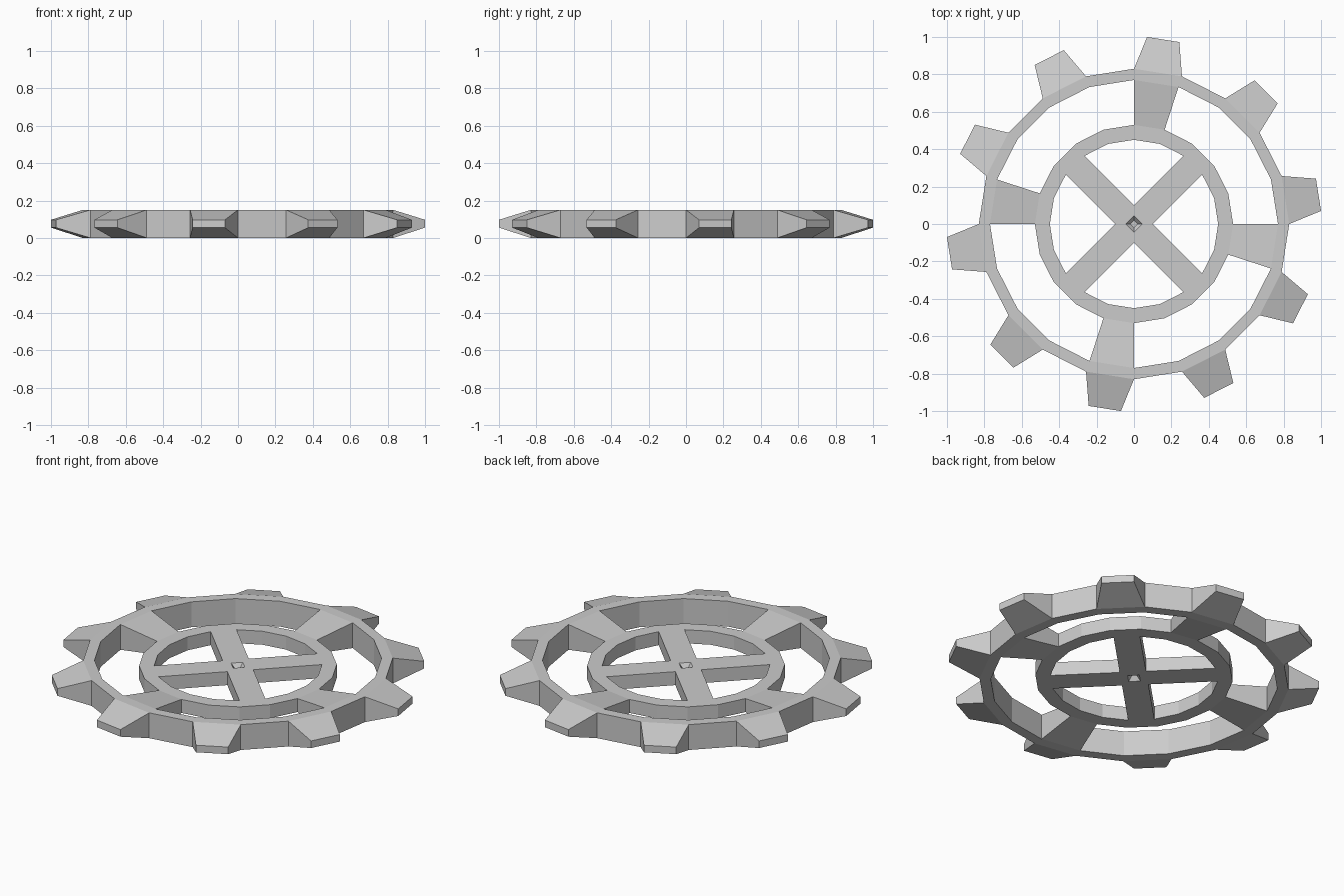
import bpy
from math import radians, cos, sin

if "Cube" in bpy.data.objects:
    bpy.data.objects.remove(bpy.data.objects["Cube"])

STEP = 18                      # 20-sided wheel
RIM = (0.15, 0.0)              # top and bottom heights
RING = (0.115, 0.035)
TIP = (0.097, 0.055)
parts, seen = {}, {}


def pt(r, deg, zs):
    """Column of two points: (x, y, top z, bottom z)."""
    a = radians(deg)
    return (r * cos(a), r * sin(a), *zs)


def face(part, pts):
    parts.setdefault(part, []).append(pts)
    key = frozenset(tuple(round(c, 4) + 0.0 for c in p) for p in pts)
    seen[key] = seen.get(key, 0) + 1
    return key


def cell(part, cols, caps=True):
    """Solid block over a counter-clockwise outline of columns."""
    hi = [(x, y, t) for x, y, t, b in cols]
    lo = [(x, y, b) for x, y, t, b in cols]
    if caps:
        face(part, hi)
        face(part, lo[::-1])
    for i in range(len(cols)):
        j = (i + 1) % len(cols)
        face(part, [lo[i], lo[j], hi[j], hi[i]])


def sector(part, r0, z0, r1, z1, a0, a1, b0=None, b1=None):
    """Block from radius r0 (angles a0, a1) out to r1 (angles b0, b1)."""
    b0 = a0 if b0 is None else b0
    b1 = a1 if b1 is None else b1
    cell(part, [pt(r0, a0, z0), pt(r1, b0, z1), pt(r1, b1, z1), pt(r0, a1, z0)])


for k in range(20):
    a, b = k * STEP, (k + 1) * STEP
    m = a + STEP / 2
    sector("outer_rim", 0.77, RIM, 0.83, RIM, a, b)
    sector("inner_ring", 0.45, RING, 0.53, RING, a, b)
    if k % 2 == 0:             # tapered teeth
        sector("teeth", 0.83, RIM, 1.0025, TIP, a, b, m - 5, m + 5)
    if k % 5 == 4:             # flared webs between ring and rim
        sector("webs", 0.53, RING, 0.77, RIM, a, b)
    if k % 5 == 2:             # cross arms
        sector("cross_arms", 0.10, RING, 0.45, RING, m - 45, m + 45, a, b)

# Hub: square block with a small tapered pit above and below
outer, mouth, floor = ([pt(r, 90 * i, z) for i in range(4)] for r, z in
                       ((0.10, RING), (0.045, RING), (0.02, (0.09, 0.06))))
cell("hub", outer, caps=False)
for level, flip in ((2, 1), (3, -1)):
    loops = [[(c[0], c[1], c[level]) for c in l] for l in (outer, mouth, floor)]
    for big, small in zip(loops, loops[1:]):
        for i in range(4):
            j = (i + 1) % 4
            face("hub", [big[i], big[j], small[j], small[i]][::flip])
    face("hub", loops[2][::flip])

# One object per part, leaving out walls shared by two blocks
for name, faces in parts.items():
    index, polys = {}, []
    for f in faces:
        pts = [tuple(round(c, 4) + 0.0 for c in p) for p in f]
        if seen[frozenset(pts)] == 1:
            polys.append([index.setdefault(p, len(index)) for p in pts])
    mesh = bpy.data.meshes.new(name)
    mesh.from_pydata(list(index), [], polys)
    bpy.context.collection.objects.link(bpy.data.objects.new(name, mesh))
